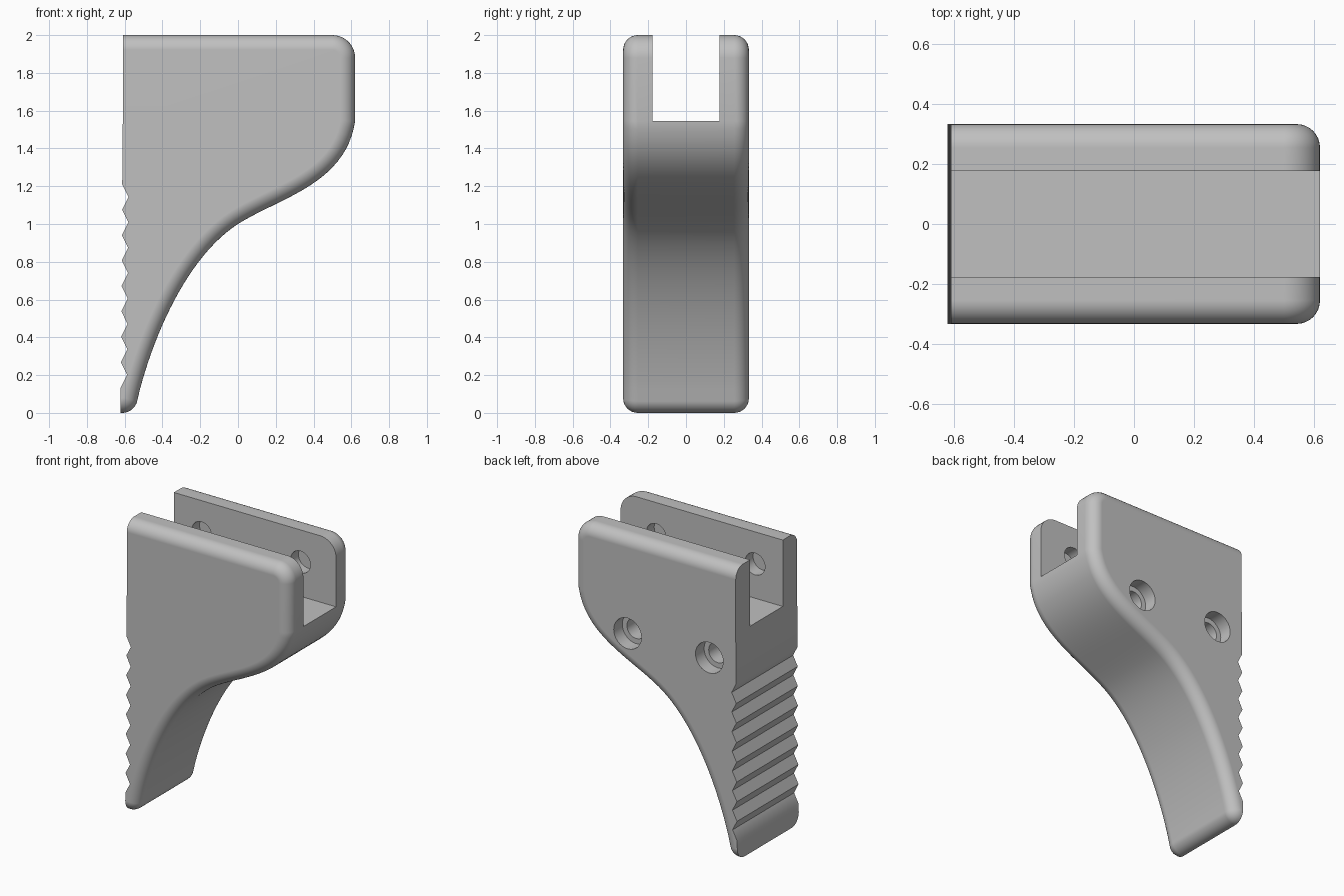
import bpy, bmesh, math
from mathutils import Vector, Matrix
from mathutils.geometry import interpolate_bezier

cube = bpy.data.objects.get("Cube")
if cube:
    bpy.data.objects.remove(cube, do_unlink=True)

HALF_WIDTH, FILLET = 0.333, 0.078
SLOT_HALF, SLOT_FLOOR = 0.177, 1.545

grey = bpy.data.materials.new("plain_grey")
grey.use_nodes = True
colour = (0.53, 0.53, 0.53, 1)
grey.diffuse_color = colour
grey.node_tree.nodes["Principled BSDF"].inputs["Base Color"].default_value = colour


def arc(cx, cz, radius, start, end, steps):
    angles = [math.radians(start + (end - start) * i / steps) for i in range(steps + 1)]
    return [Vector((cx + radius * math.cos(a), cz + radius * math.sin(a))) for a in angles]


def bezier(*points):
    return [Vector(p[:2]) for p in interpolate_bezier(*[Vector(p) for p in points], 24)]


def make_object(name, bm):
    bmesh.ops.recalc_face_normals(bm, faces=bm.faces)
    mesh = bpy.data.meshes.new(name)
    bm.to_mesh(mesh)
    bm.free()
    mesh.materials.append(grey)
    obj = bpy.data.objects.new(name, mesh)
    bpy.context.collection.objects.link(obj)
    return obj


# Rounded outline: tip, sweeping underside, end and top
outline = [Vector((-0.622, 0))] + arc(-0.612, 0.08, 0.08, -90, -13, 8)
outline += bezier((-0.532, 0.075), (-0.44, 0.45), (-0.25, 0.84), (0, 1.0))[1:]
outline += bezier((0, 1.0), (0.22, 1.14), (0.57, 1.21), (0.62, 1.545))[1:]
outline += arc(0.5, 1.88, 0.12, 0, 90, 10) + [Vector((-0.61, 2))]

# Sharp edge with grip teeth, from top to bottom
teeth = [Vector((-0.61, 1.545))]
for i in range(17):
    peak = -0.613 - 0.0005 * i
    teeth.append(Vector((peak + 0.034 * (i % 2), 1.21 - 0.0672 * i)))

# Outward normals of the rounded outline
normals = []
for i in range(len(outline)):
    t = outline[min(i + 1, len(outline) - 1)] - outline[max(i - 1, 0)]
    normals.append(Vector((t.y, -t.x)).normalized())

# Lever body: lofted sections that shrink towards both sides
sections = []
for i in range(9):
    a = math.pi / 2 * i / 8
    sections.append((HALF_WIDTH - FILLET * (1 - math.cos(a)), FILLET * (1 - math.sin(a))))
sections += [(-y, d) for y, d in reversed(sections)]
bm = bmesh.new()
rings = []
for y, inset in sections:
    loop = [p - n * inset for p, n in zip(outline, normals)] + teeth
    rings.append([bm.verts.new((p.x, y, p.y)) for p in loop])
count = len(rings[0])
for a, b in zip(rings, rings[1:]):
    for i in range(count):
        j = (i + 1) % count
        bm.faces.new((a[i], a[j], b[j], b[i]))
bm.faces.new(rings[0])
bm.faces.new(rings[-1])
body = make_object("lever_body", bm)


def cut(cutter):
    cutter.hide_render = True
    mod = body.modifiers.new("cut", "BOOLEAN")
    mod.operation, mod.solver, mod.object = "DIFFERENCE", "EXACT", cutter
    bpy.context.view_layer.objects.active = body
    bpy.ops.object.modifier_apply(modifier=mod.name)
    bpy.data.objects.remove(cutter, do_unlink=True)


def cut_box(name, centre, size):
    bm = bmesh.new()
    bmesh.ops.create_cube(bm, size=1, matrix=Matrix.Translation(centre) @ Matrix.Diagonal((*size, 1)))
    cut(make_object(name, bm))


def cut_hole(name, x, z, radius, y0, y1):
    bm = bmesh.new()
    place = Matrix.Translation((x, (y0 + y1) / 2, z)) @ Matrix.Rotation(math.pi / 2, 4, "X")
    bmesh.ops.create_cone(bm, cap_ends=True, segments=32, radius1=radius, radius2=radius,
                          depth=abs(y1 - y0), matrix=place)
    cut(make_object(name, bm))


# Slot through the top
cut_box("slot_cutter", (0, 0, SLOT_FLOOR + 0.5), (3, 2 * SLOT_HALF, 1))

# Blind pin sockets inside the slot walls
for x in (-0.4, 0.35):
    cut_hole("socket_cutter", x, 1.78, 0.075, -SLOT_HALF - 0.085, SLOT_HALF + 0.085)

# Stepped screw holes in the back
for x in (-0.41, 0.21):
    cut_hole("counterbore_cutter", x, 1.335, 0.105, 0.24, 0.5)
    cut_hole("screw_hole_cutter", x, 1.335, 0.07, -0.15, 0.3)

# Smooth shading with sharp edges kept
bpy.ops.object.select_all(action="DESELECT")
body.select_set(True)
bpy.context.view_layer.objects.active = body
bpy.ops.object.shade_smooth_by_angle(angle=math.radians(30))
weighted = body.modifiers.new("weighted_normals", "WEIGHTED_NORMAL")
weighted.keep_sharp = True
